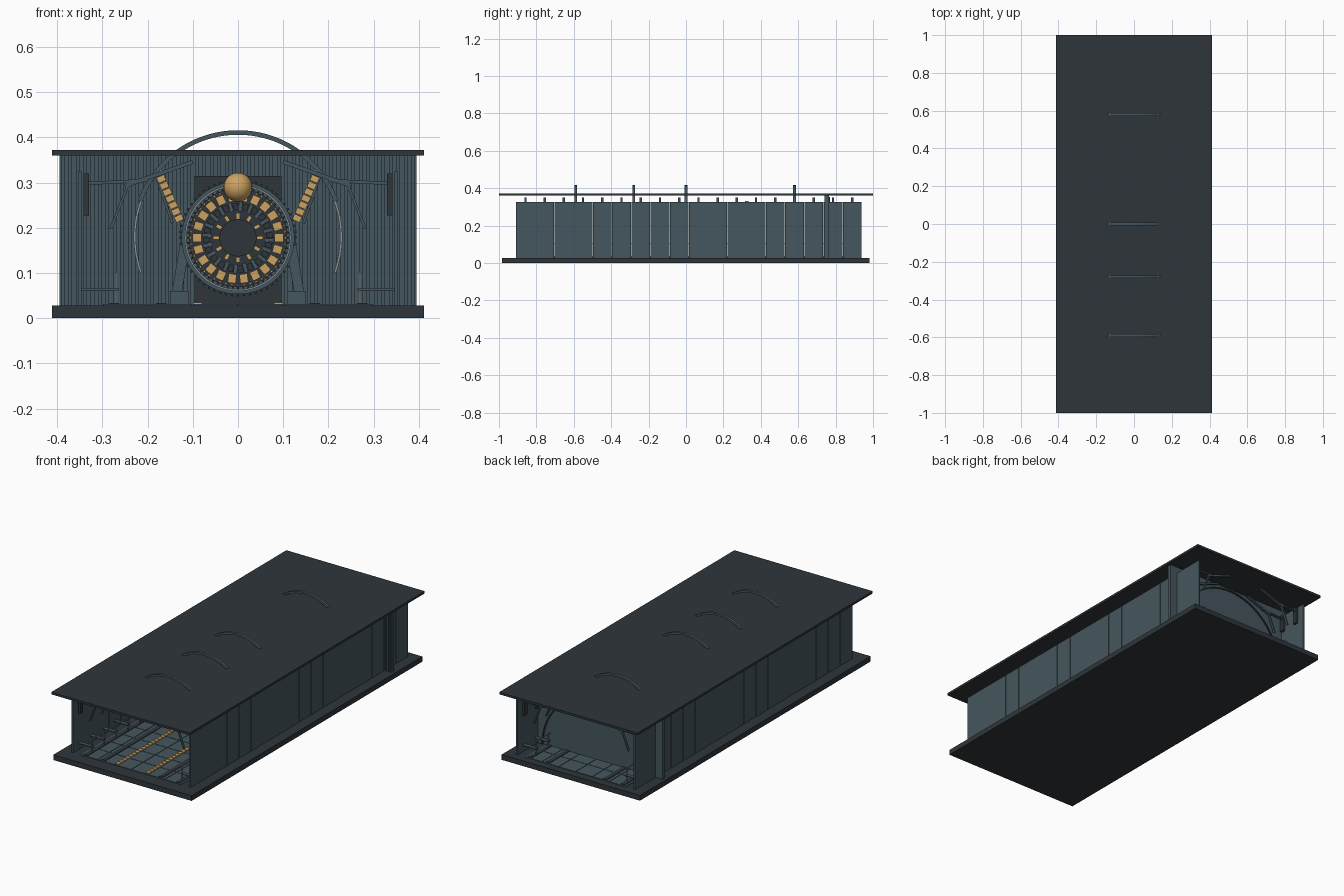
import bpy, bmesh, math
from mathutils import Vector, Matrix

old = bpy.data.objects.get("Cube")
if old:
    bpy.data.objects.remove(old, do_unlink=True)


def material(name, rgb):
    m = bpy.data.materials.new(name)
    m.use_nodes = True
    m.diffuse_color = (*rgb, 1)
    m.node_tree.nodes["Principled BSDF"].inputs["Base Color"].default_value = (*rgb, 1)
    return m


DARK = material("dark slate", (0.028, 0.036, 0.043))
TEAL = material("blue grey", (0.060, 0.095, 0.113))
GOLD = material("gold", (0.60, 0.36, 0.12))
PALE = material("pale steel", (0.25, 0.30, 0.33))


class Part:
    """Collects simple solids into one named object."""

    def __init__(self, name, mat):
        self.name, self.mat, self.bm = name, mat, bmesh.new()

    def box(self, x0, x1, y0, y1, z0, z1):
        m = Matrix.Translation(((x0 + x1) / 2, (y0 + y1) / 2, (z0 + z1) / 2))
        m = m @ Matrix.Diagonal((x1 - x0, y1 - y0, z1 - z0, 1))
        bmesh.ops.create_cube(self.bm, size=1, matrix=m)

    def beam(self, p, q, width, depth):
        # bar between two (x, z) points at one depth: p = (x, y, z)
        p, q = Vector(p), Vector(q)
        d = q - p
        m = Matrix.Translation((p + q) / 2) @ Matrix.Rotation(math.atan2(d.x, d.z), 4, 'Y')
        m = m @ Matrix.Diagonal((width, depth, d.length, 1))
        bmesh.ops.create_cube(self.bm, size=1, matrix=m)

    def disc(self, x, y, z, r, depth, sides=32, r2=None):
        m = Matrix.Translation((x, y, z)) @ Matrix.Rotation(math.pi / 2, 4, 'X')
        bmesh.ops.create_cone(self.bm, cap_ends=True, segments=sides, radius1=r,
                              radius2=r if r2 is None else r2, depth=depth, matrix=m)

    def arc(self, y, z, r0, r1, depth, a0=0, a1=360, steps=64):
        # rectangular band swept round the y axis
        rows = []
        for i in range(steps + 1):
            a = math.radians(a0 + (a1 - a0) * i / steps)
            c, s = math.cos(a), math.sin(a)
            rows.append([self.bm.verts.new((r * c, y + e * depth / 2, z + r * s))
                         for r, e in ((r0, -1), (r1, -1), (r1, 1), (r0, 1))])
        for a, b in zip(rows, rows[1:]):
            for k in range(4):
                n = (k + 1) % 4
                self.bm.faces.new((a[k], a[n], b[n], b[k]))
        if a1 - a0 < 360:
            self.bm.faces.new(rows[0])
            self.bm.faces.new(rows[-1][::-1])

    def done(self, smooth=False):
        if smooth:
            bmesh.ops.remove_doubles(self.bm, verts=self.bm.verts, dist=1e-5)
        bmesh.ops.recalc_face_normals(self.bm, faces=self.bm.faces)
        me = bpy.data.meshes.new(self.name)
        self.bm.to_mesh(me)
        self.bm.free()
        me.materials.append(self.mat)
        ob = bpy.data.objects.new(self.name, me)
        bpy.context.collection.objects.link(ob)
        if smooth:
            bpy.ops.object.select_all(action='DESELECT')
            ob.select_set(True)
            bpy.context.view_layer.objects.active = ob
            bpy.ops.object.shade_smooth_by_angle(angle=math.radians(35))
        return ob


# Base slab and roof slab
base = Part("base_slab", DARK)
base.box(-0.412, 0.412, -0.983, 0.98, 0, 0.028)
base.done()
roof = Part("roof_slab", DARK)
roof.box(-0.412, 0.412, -1, 1, 0.36, 0.372)
roof.done()

# Floor tiles, dark channels and gold inlay strips
floor = Part("floor_tiles", TEAL)
for i in range(6):
    for j in range(18):
        x, y = -0.3 + i * 0.1, -0.91 + j * 0.1028
        floor.box(x + 0.0015, x + 0.0985, y + 0.0015, y + 0.1013, 0.026, 0.031)
floor.done()
channels = Part("floor_channels", DARK)
strips = Part("floor_strips", GOLD)
for s in (-1, 1):
    for x in (0.17, 0.275):
        channels.box(s * x - 0.012, s * x + 0.012, -0.9, 0.93, 0.028, 0.034)
    for j in range(44):
        y = -0.9 + j * 0.027
        strips.box(s * 0.09 - 0.01, s * 0.09 + 0.01, y, y + 0.021, 0.028, 0.035)
channels.done()
strips.done()

# Side wall panels, with a truss, bracket and low rail at each panel
walls = Part("side_wall_panels", TEAL)
truss = Part("roof_trusses", TEAL)
brackets = Part("wall_brackets", DARK)
rails = Part("low_rails", PALE)
PITCH = 1.85 / 18
for s in (-1, 1):
    for j in range(18):
        y0 = -0.91 + j * PITCH
        y = y0 + PITCH / 2
        walls.box(s * 0.35 - 0.004, s * 0.35 + 0.004, y0 + 0.001, y0 + PITCH - 0.001, 0.027, 0.325)
        brackets.box(s * 0.336 - 0.006, s * 0.336 + 0.006, y - 0.012, y + 0.012, 0.227, 0.32)
        truss.beam((s * 0.34, y, 0.298), (s * 0.2, y, 0.305), 0.007, 0.012)
        truss.beam((s * 0.282, y, 0.198), (s * 0.24, y, 0.302), 0.006, 0.012)
        truss.beam((s * 0.25, y, 0.293), (s * 0.1, y, 0.346), 0.009, 0.012)
        rails.box(s * 0.27 - 0.002, s * 0.27 + 0.002, y - 0.003, y + 0.003, 0.028, 0.105)
        truss.beam((s * 0.265, y, 0.064), (s * 0.35, y, 0.064), 0.005, 0.02)
    rails.box(s * 0.27 - 0.002, s * 0.27 + 0.002, -0.87, 0.89, 0.101, 0.105)
for p in (walls, truss, brackets, rails):
    p.done()

# Corrugated cross wall near the back, with an arch rib behind
back = Part("cross_wall", TEAL)
back.box(-0.395, 0.395, 0.748, 0.764, 0.027, 0.361)
for i in range(48):
    x = -0.388 + i * 0.0165
    back.box(x - 0.004, x + 0.004, 0.74, 0.75, 0.027, 0.36)
back.done()
rib = Part("cross_wall_arch", DARK)
rib.arc(0.766, 0.03, 0.315, 0.322, 0.008, 0, 180, 40)
rib.done(True)

# Arches that rise through the roof, with pale lower ends
for n, y in enumerate((-0.59, -0.28, 0.0, 0.58)):
    arch = Part("arch_%d" % (n + 1), TEAL)
    arch.arc(y, 0.18, 0.226, 0.236, 0.014, 20, 160, 48)
    arch.done(True)
    ends = Part("arch_ends_%d" % (n + 1), PALE)
    for a in (-20, 160):
        ends.arc(y, 0.18, 0.226, 0.231, 0.012, a, a + 40, 16)
    ends.done(True)

# Round machine: backing block, rings and teeth
MY, MZ = 0.34, 0.178
block = Part("machine_block", DARK)
block.box(-0.096, 0.096, MY + 0.01, MY + 0.08, 0.03, 0.315)
block.done()
ring = Part("machine_ring", TEAL)
ring.arc(MY, MZ, 0.108, 0.125, 0.05)
ring.done(True)
trim = Part("machine_ring_trim", PALE)
trim.arc(MY - 0.027, MZ, 0.114, 0.118, 0.006)
trim.done(True)
plate = Part("machine_plate", DARK)
plate.disc(0, MY, MZ, 0.109, 0.02, 48)
plate.disc(0, MY - 0.03, MZ, 0.042, 0.01, 12)
plate.done()


def radial(part, count, r0, r1, width, y, depth, turn=0):
    for i in range(count):
        a = math.tau * (i + turn) / count
        c, s = math.cos(a), math.sin(a)
        part.beam((r0 * c, y, MZ + r0 * s), (r1 * c, y, MZ + r1 * s), width, depth)


teeth = Part("machine_teeth", DARK)
radial(teeth, 60, 0.122, 0.13, 0.005, MY, 0.03)
radial(teeth, 60, 0.109, 0.113, 0.004, MY - 0.027, 0.008)
radial(teeth, 20, 0.062, 0.077, 0.012, MY - 0.022, 0.02, 0.25)
teeth.done()
vanes = Part("machine_vanes", TEAL)
radial(vanes, 20, 0.058, 0.08, 0.008, MY - 0.018, 0.02, 0.75)
vanes.done()
cells = Part("machine_gold_cells", GOLD)
radial(cells, 22, 0.081, 0.101, 0.018, MY - 0.018, 0.02)
radial(cells, 12, 0.042, 0.055, 0.008, MY - 0.025, 0.012)
radial(cells, 48, 0.103, 0.107, 0.005, MY - 0.012, 0.012)
cells.done()

# Gold ball on top of the ring
ball = Part("gold_ball", GOLD)
bmesh.ops.create_uvsphere(ball.bm, u_segments=24, v_segments=14, radius=0.032,
                          matrix=Matrix.Translation((0, MY - 0.05, 0.29)))
ball.done(True)

# Gold arms, machine legs and feet
arms = Part("gold_arms", GOLD)
legs = Part("machine_legs", TEAL)
for s in (-1, 1):
    for k in range(8):
        t = Vector((s * (0.128 + k * 0.0065), MY - 0.015, 0.215 + k * 0.0145))
        arms.beam(t, t + Vector((s * 0.0055, 0, 0.0125)), 0.018, 0.02)
    legs.beam((s * 0.145, MY, 0.21), (s * 0.185, MY, 0.325), 0.006, 0.035)
    legs.beam((s * 0.14, MY, 0.03), (s * 0.118, MY, 0.16), 0.022, 0.035)
    legs.box(s * 0.13 - 0.02, s * 0.13 + 0.02, MY - 0.03, MY + 0.03, 0.028, 0.06)
arms.done()
legs.done()
